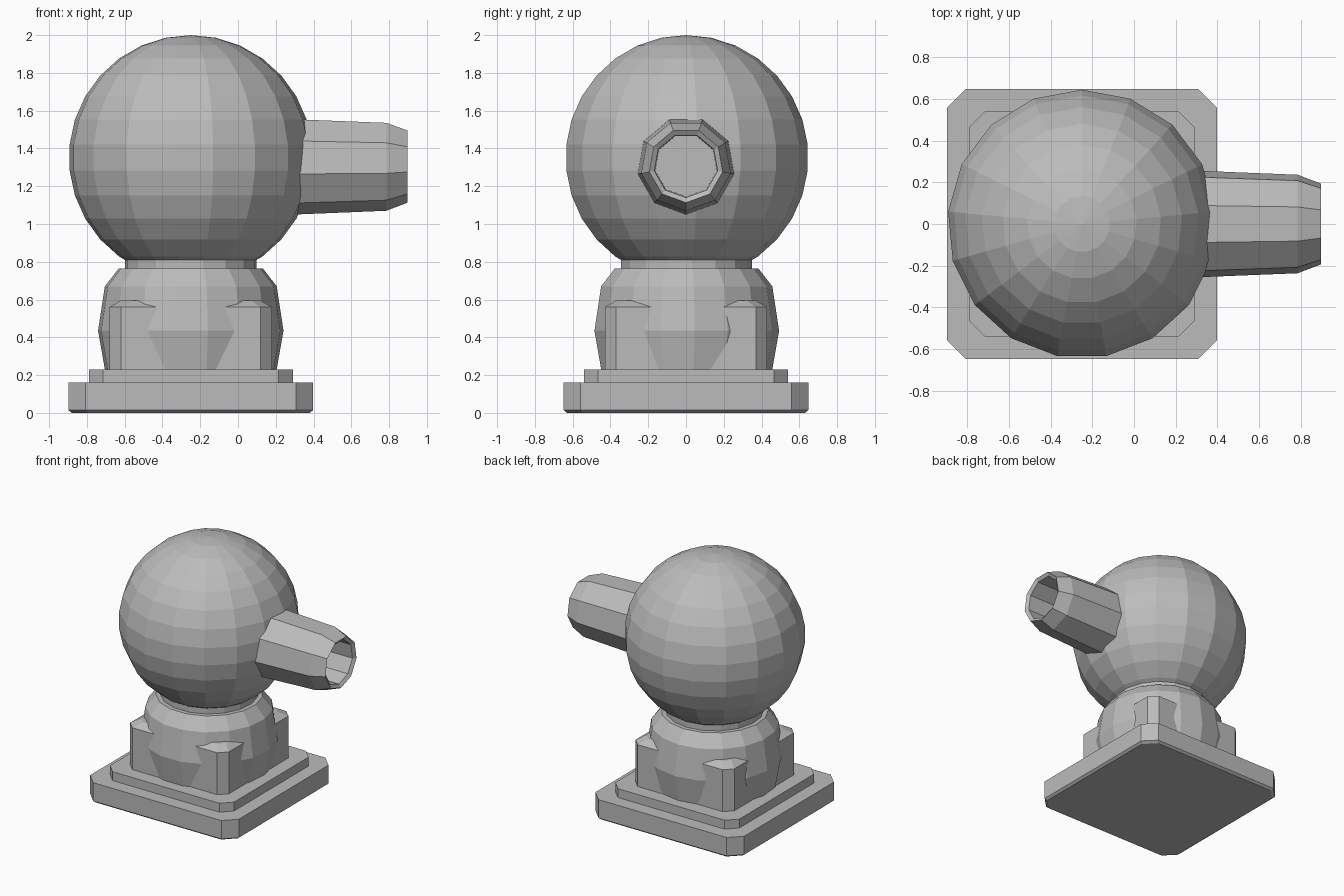
import bpy, bmesh, math

if "Cube" in bpy.data.objects:
    bpy.data.objects.remove(bpy.data.objects["Cube"])

CX = -0.25  # centre axis of ball, body and base

grey = bpy.data.materials.new("plain grey")
grey.diffuse_color = (0.5, 0.5, 0.5, 1)
grey.use_nodes = True
grey.node_tree.nodes["Principled BSDF"].inputs["Base Color"].default_value = grey.diffuse_color


def loft(name, rings):
    """Skin a stack of equal-sized point rings, capping both ends."""
    bm = bmesh.new()
    loops = [[bm.verts.new(p) for p in ring] for ring in rings]
    n = len(loops[0])
    for a, b in zip(loops, loops[1:]):
        for i in range(n):
            j = (i + 1) % n
            bm.faces.new((a[i], a[j], b[j], b[i]))
    bm.faces.new(loops[0][::-1])
    bm.faces.new(loops[-1])
    bmesh.ops.remove_doubles(bm, verts=bm.verts, dist=1e-5)
    bmesh.ops.recalc_face_normals(bm, faces=bm.faces)
    mesh = bpy.data.meshes.new(name)
    bm.to_mesh(mesh)
    bm.free()
    mesh.materials.append(grey)
    ob = bpy.data.objects.new(name, mesh)
    bpy.context.collection.objects.link(ob)
    return ob


def circle(r, z, n=17):
    return [(CX + r * math.cos(math.pi / 2 + math.tau * i / n),
             r * math.sin(math.pi / 2 + math.tau * i / n), z) for i in range(n)]


def cut_square(h, c, z):
    """Square of half-width h with corners cut by c."""
    k = h - c
    pts = [(h, -k), (h, k), (k, h), (-k, h), (-h, k), (-h, -k), (-k, -h), (k, -h)]
    return [(CX + x, y, z) for x, y in pts]


def barrel_ring(r, x, n=9, zc=1.31):
    return [(x, r * math.sin(math.tau * i / n), zc - r * math.cos(math.tau * i / n))
            for i in range(n)]


# Stepped base
loft("base_plate", [cut_square(0.63, 0.085, 0), cut_square(0.648, 0.09, 0.015),
                    cut_square(0.648, 0.09, 0.16)])
loft("base_step", [cut_square(0.54, 0.075, 0.15), cut_square(0.54, 0.075, 0.23)])

# Square block whose corners stand out of the round body
loft("corner_block", [cut_square(0.43, 0.06, 0.22), cut_square(0.43, 0.06, 0.56),
                      cut_square(0.37, 0.05, 0.595)])

# Bulging body and neck
loft("body", [circle(r, z) for r, z in
              [(0.455, 0.22), (0.493, 0.435), (0.457, 0.67), (0.383, 0.765)]])
loft("neck", [circle(0.35, 0.74), circle(0.35, 0.84)])

# Ball head: 17 segments, 15 rings
R, ZC = 0.648, 1.352
loft("ball_head", [circle(R * math.sin(math.pi * k / 15), ZC - R * math.cos(math.pi * k / 15))
                   for k in range(1, 15)])
ball = bpy.data.objects["ball_head"]
bm = bmesh.new()
bm.from_mesh(ball.data)
caps = [f for f in bm.faces if len(f.verts) > 4]
for f, v in zip(caps, bmesh.ops.poke(bm, faces=caps)["verts"]):
    v.co.z = ZC + math.copysign(R, v.co.z - ZC)
bm.to_mesh(ball.data)
bm.free()

# Hollow nine-sided barrel
loft("barrel", [barrel_ring(r, x) for r, x in
                [(0.266, 0.15), (0.24, 0.785), (0.197, 0.897), (0.17, 0.88), (0.165, 0.42)]])
